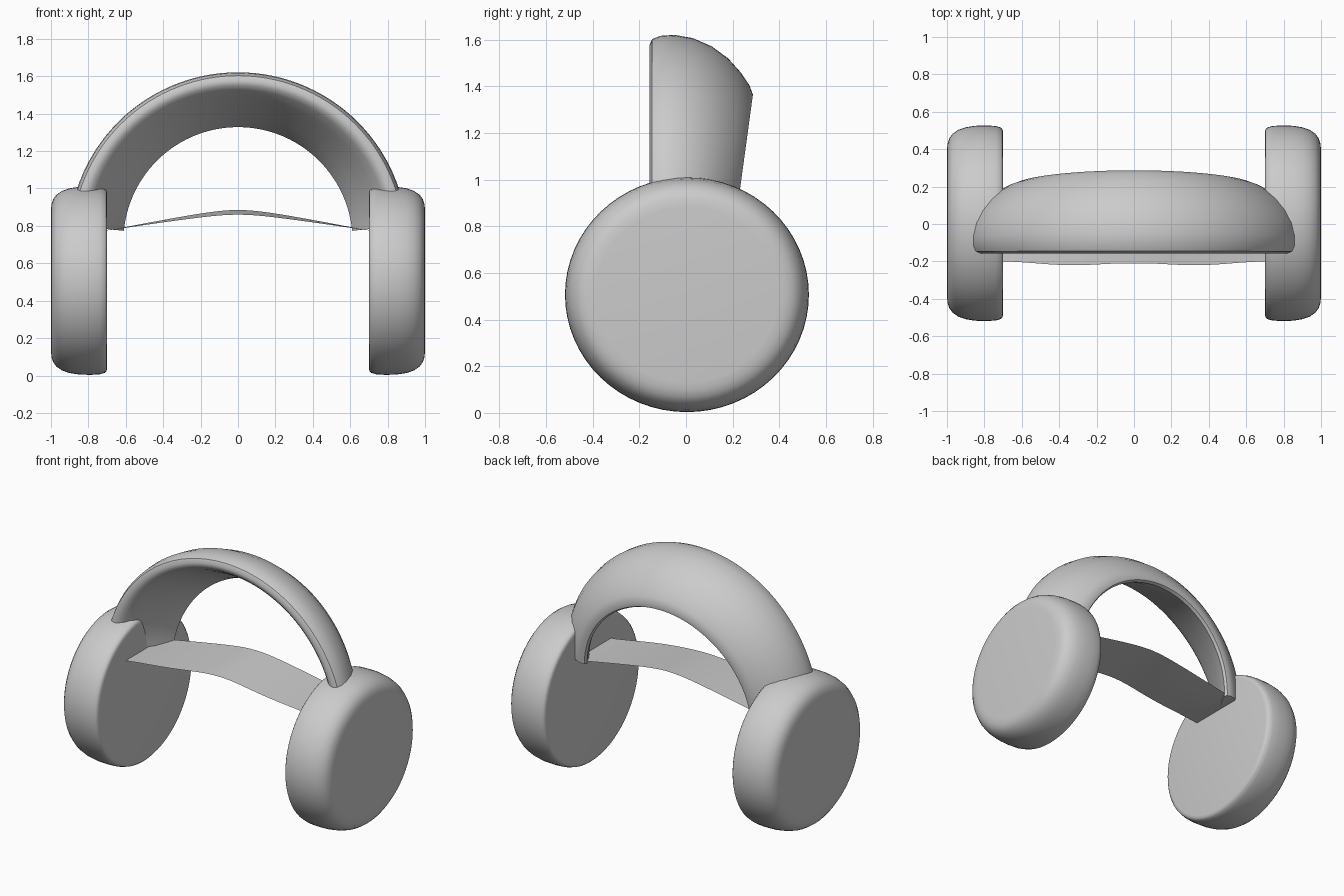
import bpy, bmesh, math

if "Cube" in bpy.data.objects:
    bpy.data.objects.remove(bpy.data.objects["Cube"])


def finish(name, bm, angle=40):
    bmesh.ops.remove_doubles(bm, verts=bm.verts, dist=1e-5)
    bmesh.ops.recalc_face_normals(bm, faces=bm.faces)
    mesh = bpy.data.meshes.new(name)
    bm.to_mesh(mesh)
    bm.free()
    ob = bpy.data.objects.new(name, mesh)
    bpy.context.collection.objects.link(ob)
    bpy.ops.object.select_all(action='DESELECT')
    ob.select_set(True)
    bpy.context.view_layer.objects.active = ob
    bpy.ops.object.shade_smooth_by_angle(angle=math.radians(angle))
    return ob


def loft(rings, closed=True, caps=True):
    """Skin a list of point rings with quads."""
    bm = bmesh.new()
    rows = [[bm.verts.new(p) for p in ring] for ring in rings]
    n = len(rows[0])
    for a, b in zip(rows, rows[1:]):
        for i in range(n if closed else n - 1):
            j = (i + 1) % n
            bm.faces.new((a[i], a[j], b[j], b[i]))
    if caps:
        bm.faces.new(rows[0])
        bm.faces.new(rows[-1])
    return bm


# Ear cups: rounded disc profile (x, radius) turned around the x axis
CUP = [(.70, .485), (.703, .502), (.712, .512), (.74, .520), (.79, .523),
       (.85, .521), (.90, .513), (.94, .499), (.97, .478), (.987, .455),
       (.997, .425), (1.0, .39)]
SEG = 64
for side, name in ((-1, "left_ear_cup"), (1, "right_ear_cup")):
    rings = []
    for x, r in CUP:
        rings.append([(side * x,
                       .004 + r * math.cos(2 * math.pi * i / SEG),
                       .507 + .963 * r * math.sin(2 * math.pi * i / SEG))
                      for i in range(SEG)])
    finish(name, loft(rings))

# Headband: slanted section (y, radius) swept in an arch, narrowing to the ends
BAND = [(-.157, .862), (-.145, .888), (-.11, .902), (-.05, .906), (.03, .892),
        (.11, .857), (.18, .806), (.235, .745), (.272, .690), (.287, .650),
        (.282, .622), (.262, .613), (.20, .637), (.12, .677), (.03, .724),
        (-.06, .772), (-.125, .812), (-.15, .836)]
STEPS = 56
START = math.radians(5.5)
rings = []
for k in range(STEPS + 1):
    a = START + (math.pi - 2 * START) * k / STEPS
    taper = .8 + .2 * math.sin(a)
    rings.append([(r * math.cos(a), -.157 + (y + .157) * taper,
                   .715 + r * math.sin(a)) for y, r in BAND])
finish("headband", loft(rings))

# Thin strip between the cups, gently arched and slightly tilted forward
rings = []
N = 32
for k in range(N + 1):
    x = -.71 + 1.42 * k / N
    t = min(abs(x) / .7, 1)
    crown = (math.sqrt(1.05) - math.sqrt(t * t + .05)) / (math.sqrt(1.05) - math.sqrt(.05))
    front = -.20 - .01 * (1 - t) - .015 * math.sin(math.pi * t) ** 2
    rings.append([(x, front + (.19 - front) * v,
                   .775 + (.085 + .025 * v) * crown) for v in (0, .25, .5, .75, 1)])
finish("cross_strip", loft(rings, closed=False, caps=False))
